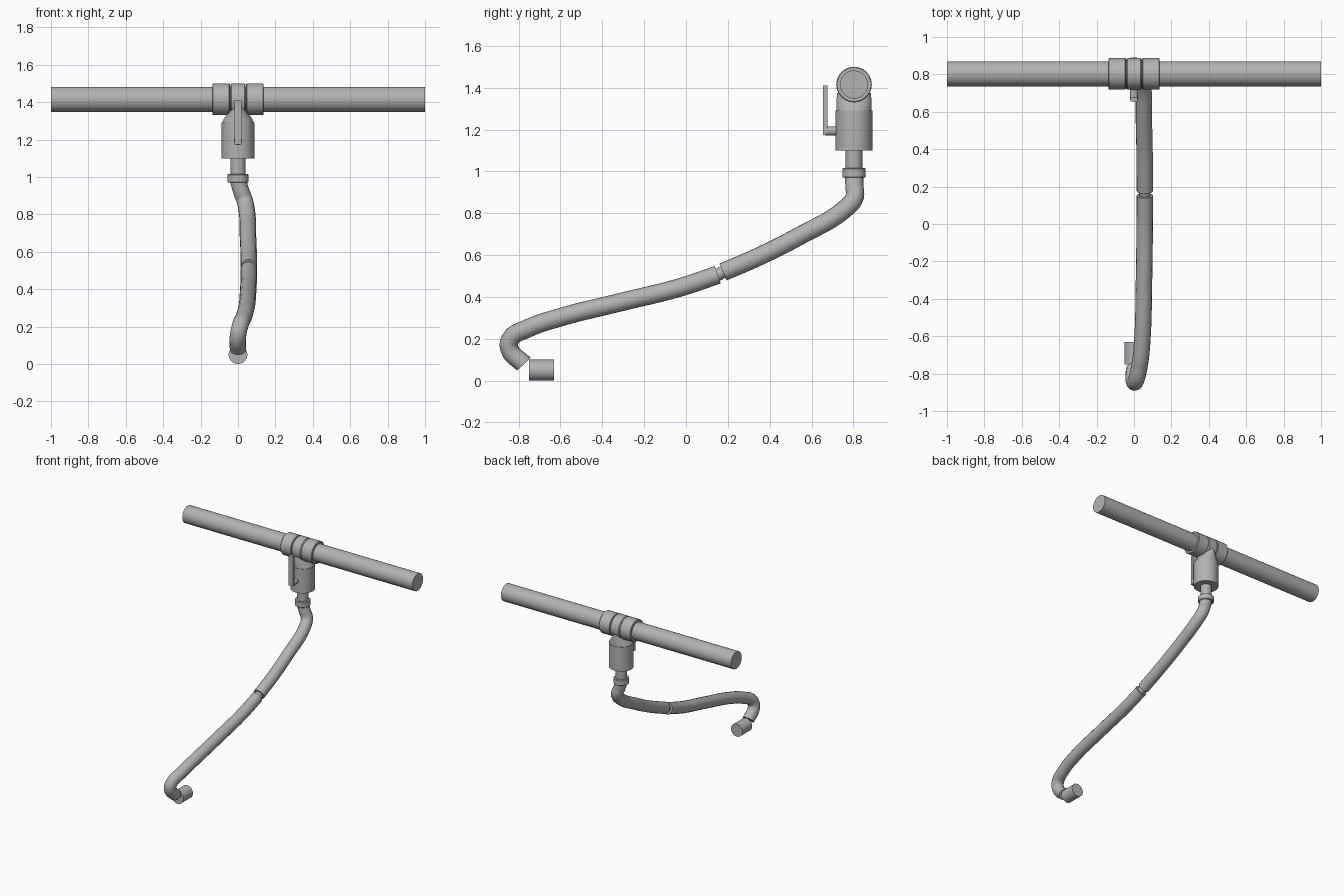
import bpy, bmesh
from math import cos, sin, pi, radians
from mathutils import Vector

cube = bpy.data.objects.get("Cube")
if cube:
    bpy.data.objects.remove(cube, do_unlink=True)

grey = bpy.data.materials.new("plain grey")
grey.use_nodes = True
grey.diffuse_color = (0.45, 0.45, 0.45, 1)
grey.node_tree.nodes["Principled BSDF"].inputs["Base Color"].default_value = grey.diffuse_color

PIPE_Y, PIPE_Z = 0.803, 1.415
SIDES = 48


def smooth(obj):
    bpy.ops.object.select_all(action="DESELECT")
    obj.select_set(True)
    bpy.context.view_layer.objects.active = obj
    bpy.ops.object.shade_smooth_by_angle(angle=radians(35))


def loft(name, axis, centre, rings):
    """Capped stack of ellipses; each ring is (offset, radius_a, radius_b)."""
    bm = bmesh.new()
    loops = []
    for t, ra, rb in rings:
        loop = []
        for i in range(SIDES):
            a, b = ra * cos(2 * pi * i / SIDES), rb * sin(2 * pi * i / SIDES)
            p = {"x": (t, a, b), "y": (a, t, b), "z": (a, b, t)}[axis]
            loop.append(bm.verts.new(Vector(centre) + Vector(p)))
        loops.append(loop)
    for low, high in zip(loops, loops[1:]):
        for i in range(SIDES):
            j = (i + 1) % SIDES
            bm.faces.new((low[i], low[j], high[j], high[i]))
    bm.faces.new(loops[0])
    bm.faces.new(loops[-1])
    bmesh.ops.recalc_face_normals(bm, faces=bm.faces)
    mesh = bpy.data.meshes.new(name)
    bm.to_mesh(mesh)
    bm.free()
    mesh.materials.append(grey)
    obj = bpy.data.objects.new(name, mesh)
    bpy.context.collection.objects.link(obj)
    smooth(obj)
    return obj


def cylinder(name, axis, centre, start, end, r, edge=0.0):
    rings = [(start, r, r), (end, r, r)]
    if edge:
        s = r - edge
        rings = [(start, s, s), (start + edge, r, r), (end - edge, r, r), (end, s, s)]
    return loft(name, axis, centre, rings)


def tube(name, points, radius):
    curve = bpy.data.curves.new(name, "CURVE")
    curve.dimensions = "3D"
    curve.bevel_depth = radius
    curve.bevel_resolution = 6
    curve.use_fill_caps = True
    curve.resolution_u = 12
    spline = curve.splines.new("BEZIER")
    spline.bezier_points.add(len(points) - 1)
    for bp, co in zip(spline.bezier_points, points):
        bp.co = co
        bp.handle_left_type = bp.handle_right_type = "AUTO"
    curve.materials.append(grey)
    obj = bpy.data.objects.new(name, curve)
    bpy.context.collection.objects.link(obj)
    bpy.ops.object.select_all(action="DESELECT")
    obj.select_set(True)
    bpy.context.view_layer.objects.active = obj
    bpy.ops.object.convert(target="MESH")
    smooth(bpy.context.object)


# Crossbar pipe and the tee fitting around it
pipe = (0, PIPE_Y, PIPE_Z)
cylinder("crossbar_pipe", "x", pipe, -1, 1, 0.067)
cylinder("tee_centre", "x", pipe, -0.04, 0.04, 0.085, 0.006)
for side, label in ((-1, "right"), (1, "left")):
    cylinder(label + "_collar", "x", (side * 0.09, PIPE_Y, PIPE_Z), -0.047, 0.047, 0.085, 0.004)

# Vertical branch: flared neck, valve body, stem and ring
axis = (0, PIPE_Y, 0)
loft("tee_neck", "z", axis, [(1.285, 0.086, 0.084), (1.31, 0.076, 0.084),
                             (1.34, 0.056, 0.084), (1.375, 0.042, 0.080)])
cylinder("valve_body", "z", axis, 1.10, 1.29, 0.088)
cylinder("valve_stem", "z", axis, 0.98, 1.12, 0.04)
cylinder("hose_ring", "z", axis, 0.97, 1.015, 0.056, 0.004)

# Lever handle on the front of the valve
cylinder("handle_pivot", "y", (0, 0, 1.193), 0.665, 0.74, 0.022)
bpy.ops.mesh.primitive_cube_add(size=1, location=(0, 0.666, 1.292))
handle = bpy.context.object
handle.name = "lever_handle"
handle.scale = (0.036, 0.022, 0.236)
bpy.ops.object.transform_apply(location=False, rotation=False, scale=True)
handle.data.materials.append(grey)

# Bent hose in two lengths, with a thin joiner between them
upper = [(0, 0.803, 0.985), (0.015, 0.805, 0.93), (0.035, 0.805, 0.875), (0.046, 0.765, 0.825),
         (0.053, 0.54, 0.69), (0.057, 0.35, 0.594), (0.058, 0.177, 0.519)]
lower = [(0.058, 0.152, 0.506), (0.057, -0.03, 0.445), (0.053, -0.32, 0.373),
         (0.045, -0.61, 0.30), (0.03, -0.755, 0.25), (0.01, -0.838, 0.20),
         (0, -0.843, 0.15), (0, -0.775, 0.078)]
tube("upper_hose", upper, 0.044)
tube("lower_hose", lower, 0.044)
tube("hose_joiner", [upper[-2], upper[-1], lower[0], lower[1]], 0.03)

# Nozzle at the end of the hose
cylinder("nozzle", "y", (0, 0, 0.05), -0.75, -0.63, 0.05)
